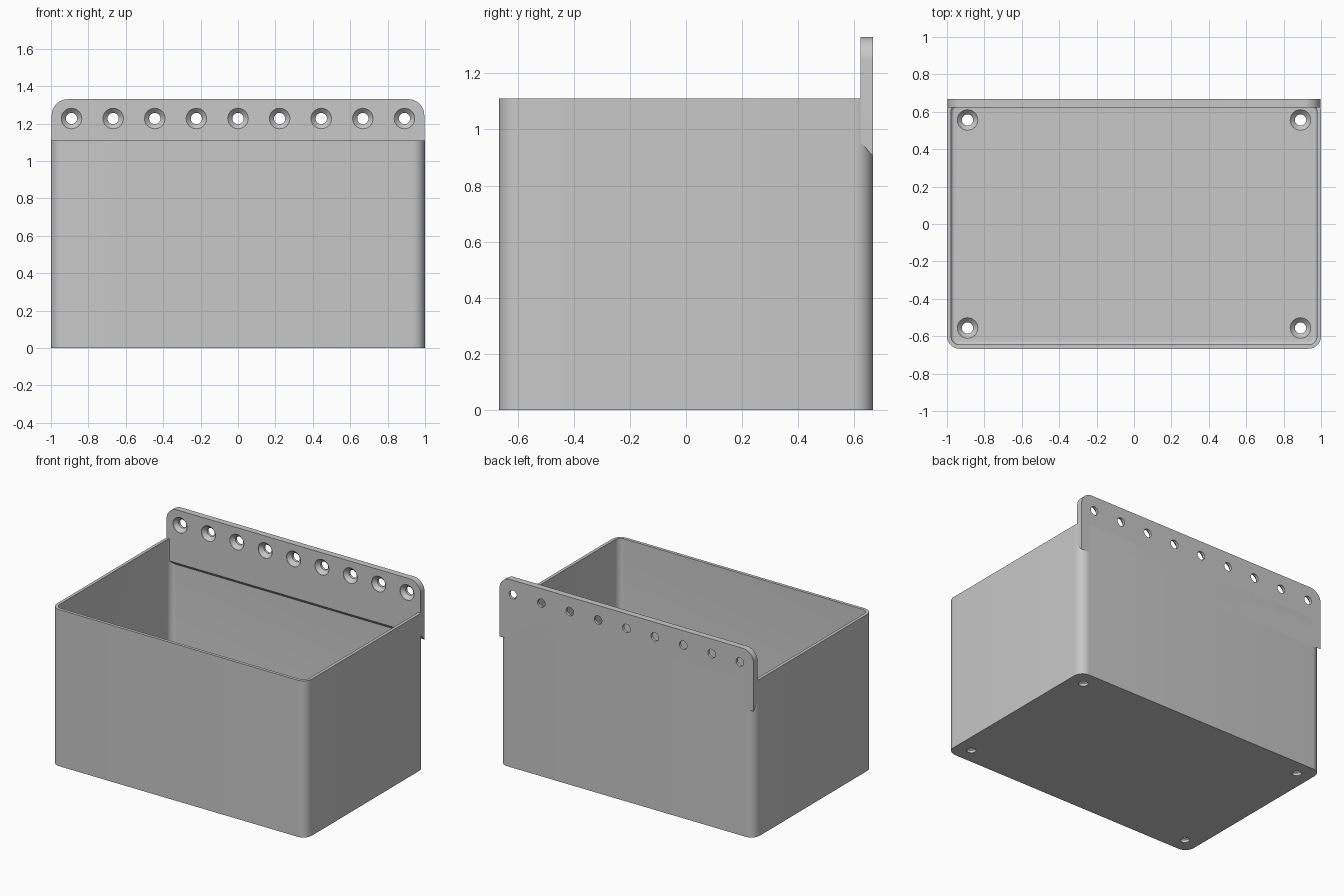
import bpy, bmesh
from math import cos, sin, pi, radians
from mathutils import Matrix

cube = bpy.data.objects.get("Cube")
if cube:
    bpy.data.objects.remove(cube)

HALF_X, HALF_Y, HEIGHT = 1.0, 0.667, 1.11
WALL, FLOOR, RADIUS, FILLET = 0.022, 0.045, 0.067, 0.018
PLATE, PLATE_TOP = 0.045, 1.33

grey = bpy.data.materials.new("plain_grey")
grey.use_nodes = True
grey.diffuse_color = (0.58, 0.58, 0.58, 1)
grey.node_tree.nodes["Principled BSDF"].inputs["Base Color"].default_value = (0.58, 0.58, 0.58, 1)


def make_object(name, bm):
    bmesh.ops.recalc_face_normals(bm, faces=bm.faces)
    mesh = bpy.data.meshes.new(name)
    bm.to_mesh(mesh)
    bm.free()
    mesh.materials.append(grey)
    obj = bpy.data.objects.new(name, mesh)
    bpy.context.collection.objects.link(obj)
    return obj


def skin(bm, rings):
    """Join a stack of equal point rings and cap both ends."""
    loops = [[bm.verts.new(p) for p in ring] for ring in rings]
    n = len(loops[0])
    for a, b in zip(loops, loops[1:]):
        for i in range(n):
            j = (i + 1) % n
            bm.faces.new((a[i], a[j], b[j], b[i]))
    bm.faces.new(loops[0])
    bm.faces.new(loops[-1])


def rounded_ring(inset, z, steps=10):
    r = RADIUS - inset
    cx, cy = HALF_X - RADIUS, HALF_Y - RADIUS
    points = []
    for k, (sx, sy) in enumerate([(1, 1), (-1, 1), (-1, -1), (1, -1)]):
        for i in range(steps + 1):
            a = (k + i / steps) * pi / 2
            points.append((sx * cx + r * cos(a), sy * cy + r * sin(a), z))
    return points


def countersinks(name, matrices, depth, sides=32):
    """Screw hole cutters, wide end on the local +z side."""
    bm = bmesh.new()
    profile = [(0.03, -0.03), (0.03, depth * 0.4), (0.055, depth - 0.002), (0.055, depth + 0.03)]
    for m in matrices:
        start = len(bm.verts)
        skin(bm, [[(r * cos(2 * pi * i / sides), r * sin(2 * pi * i / sides), h)
                   for i in range(sides)] for r, h in profile])
        bm.verts.ensure_lookup_table()
        bmesh.ops.transform(bm, matrix=m, verts=bm.verts[start:])
    return make_object(name, bm)


def cut_and_smooth(obj, cutter):
    cutter.hide_render = True
    mod = obj.modifiers.new("holes", 'BOOLEAN')
    mod.operation, mod.solver, mod.object = 'DIFFERENCE', 'EXACT', cutter
    bpy.ops.object.select_all(action='DESELECT')
    bpy.context.view_layer.objects.active = obj
    obj.select_set(True)
    bpy.ops.object.modifier_apply(modifier=mod.name)
    bpy.data.objects.remove(cutter)
    bpy.ops.object.shade_smooth_by_angle(angle=radians(30))


# Open bin: outer wall, rim, inner wall, filleted floor
rings = [rounded_ring(0, 0), rounded_ring(0, HEIGHT), rounded_ring(WALL, HEIGHT)]
for i in range(6):
    a = i / 5 * pi / 2
    rings.append(rounded_ring(WALL + FILLET * (1 - cos(a)), FLOOR + FILLET * (1 - sin(a))))
bm = bmesh.new()
skin(bm, rings)
storage_bin = make_object("storage_bin", bm)
floor_holes = [Matrix.Translation((sx * 0.89, sy * 0.556, 0)) for sx in (-1, 1) for sy in (-1, 1)]
cut_and_smooth(storage_bin, countersinks("floor_hole_cutter", floor_holes, FLOOR))

# Mounting plate: sloped underside, rounded top corners
front = HALF_Y - PLATE
profile = [(front, 0.953), (HALF_Y, 0.905), (HALF_Y, PLATE_TOP), (front, PLATE_TOP)]
bm = bmesh.new()
skin(bm, [[(x, y, z) for y, z in profile] for x in (-0.996, 0.996)])
corners = [e for e in bm.edges
           if all(v.co.z > 1.3 for v in e.verts) and abs(e.verts[0].co.x - e.verts[1].co.x) < 0.1]
bmesh.ops.bevel(bm, geom=corners, offset=0.085, segments=12, profile=0.5, affect='EDGES')
mounting_plate = make_object("mounting_plate", bm)
plate_holes = [Matrix.Translation((0.2225 * i, HALF_Y, 1.227)) @ Matrix.Rotation(pi / 2, 4, 'X')
               for i in range(-4, 5)]
cut_and_smooth(mounting_plate, countersinks("plate_hole_cutter", plate_holes, PLATE))
